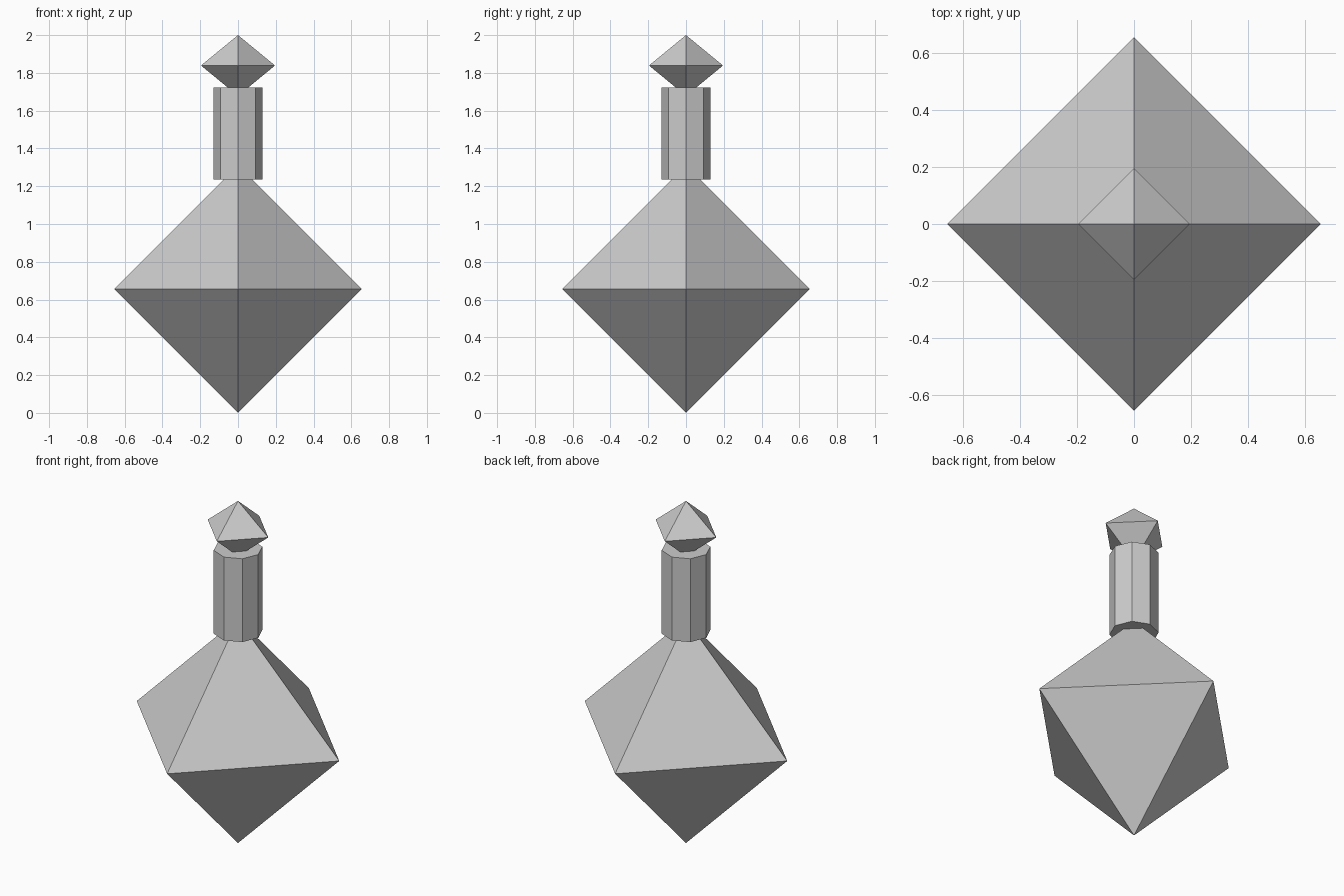
import bpy, math

if "Cube" in bpy.data.objects:
    bpy.data.objects.remove(bpy.data.objects["Cube"])

def lathe(name, profile, sides):
    """Spin (radius, z) points into a closed flat-faced solid; corners lie on the axes."""
    verts, rings, faces = [], [], []
    for r, z in profile:
        n = sides if r > 0 else 1
        start = len(verts)
        for i in range(n):
            a = 2 * math.pi * i / sides
            verts.append((r * math.cos(a), r * math.sin(a), z))
        rings.append([start + i % n for i in range(sides)])
    for low, high in zip(rings, rings[1:]):
        for i in range(sides):
            j = (i + 1) % sides
            quad = [low[i], low[j], high[j], high[i]]
            faces.append(list(dict.fromkeys(quad)))
    # flat caps where the profile does not end in a point
    if profile[0][0] > 0:
        faces.append(rings[0][::-1])
    if profile[-1][0] > 0:
        faces.append(rings[-1])
    mesh = bpy.data.meshes.new(name)
    mesh.from_pydata(verts, [], faces)
    obj = bpy.data.objects.new(name, mesh)
    bpy.context.collection.objects.link(obj)
    return obj

# Diamond-shaped bottle body
lathe("bottle_body", [(0, 0), (0.655, 0.655), (0, 1.31)], 4)
# Octagonal neck
lathe("bottle_neck", [(0.131, 1.235), (0.131, 1.722)], 8)
# Squat diamond stopper, its tip sunk into the neck
lathe("stopper", [(0, 1.678), (0.196, 1.839), (0, 2.0)], 4)
